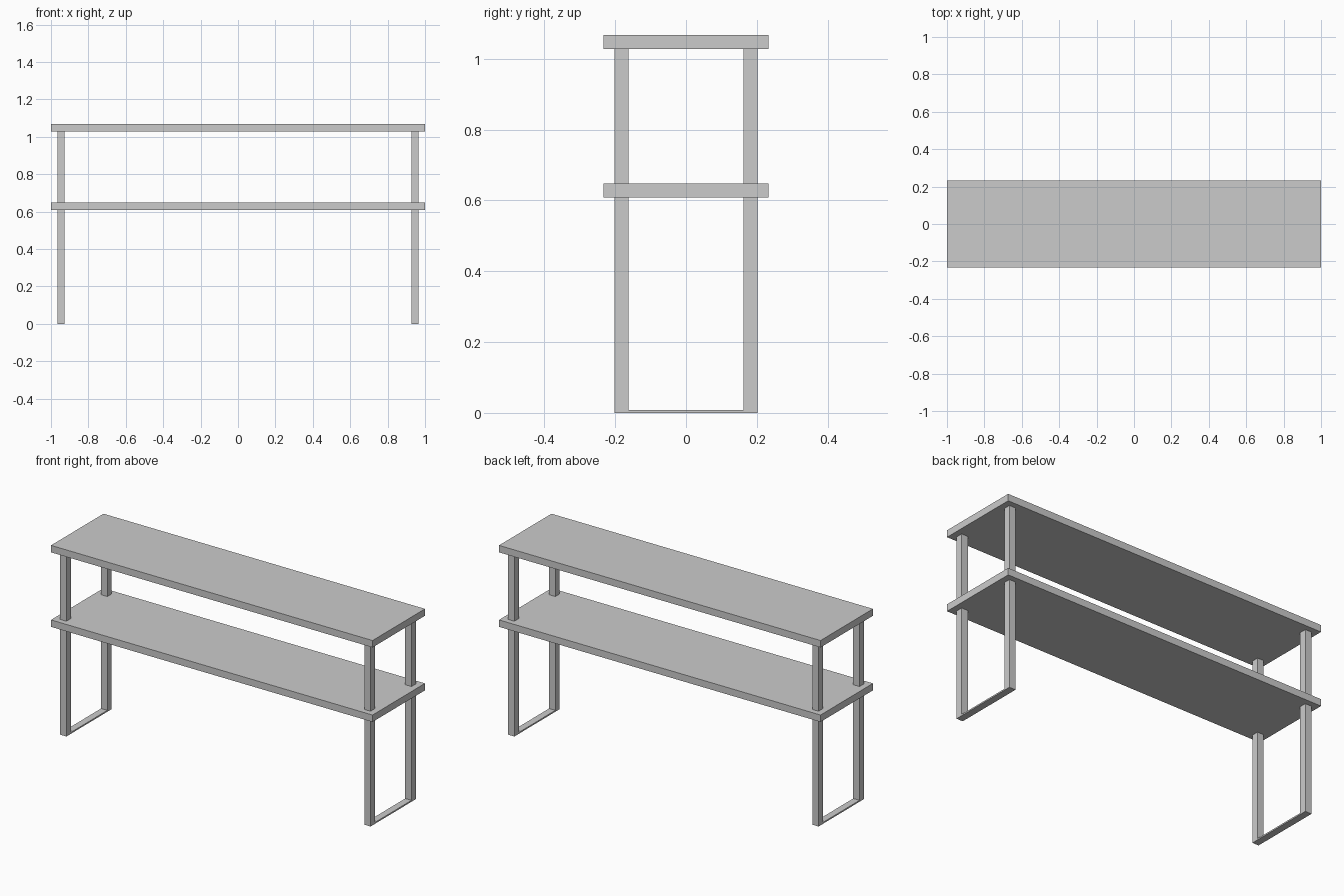
import bpy

if "Cube" in bpy.data.objects:
    bpy.data.objects.remove(bpy.data.objects["Cube"])


def box(name, x, y, z):
    """Axis-aligned box from (min, max) ranges."""
    spans = (x, y, z)
    bpy.ops.mesh.primitive_cube_add(size=1, location=[(a + b) / 2 for a, b in spans])
    ob = bpy.context.object
    ob.name = name
    ob.scale = [b - a for a, b in spans]
    bpy.ops.object.transform_apply(location=False, rotation=False, scale=True)
    return ob


LOW, LOW_TOP = 0.609, 0.648     # lower shelf underside / top
HIGH, HIGH_TOP = 1.028, 1.067   # upper shelf underside / top
FOOT = 0.008                    # foot strip thickness
LEG_X, LEG_Y, HALF = 0.946, 0.182, 0.0195

# Shelves
box("lower_shelf", (-1, 1), (-0.233, 0.233), (LOW, LOW_TOP))
box("upper_shelf", (-1, 1), (-0.233, 0.233), (HIGH, HIGH_TOP))

for side, sx in (("left", -1), ("right", 1)):
    xs = (sx * LEG_X - HALF, sx * LEG_X + HALF)
    # Flat foot strip joining the front and back legs
    box(f"{side}_foot_strip", xs, (-LEG_Y - HALF, LEG_Y + HALF), (0, FOOT))
    for end, sy in (("front", -1), ("back", 1)):
        ys = (sy * LEG_Y - HALF, sy * LEG_Y + HALF)
        # Lower leg and the post between the shelves
        box(f"{end}_{side}_leg", xs, ys, (FOOT, LOW))
        box(f"{end}_{side}_post", xs, ys, (LOW_TOP, HIGH))
